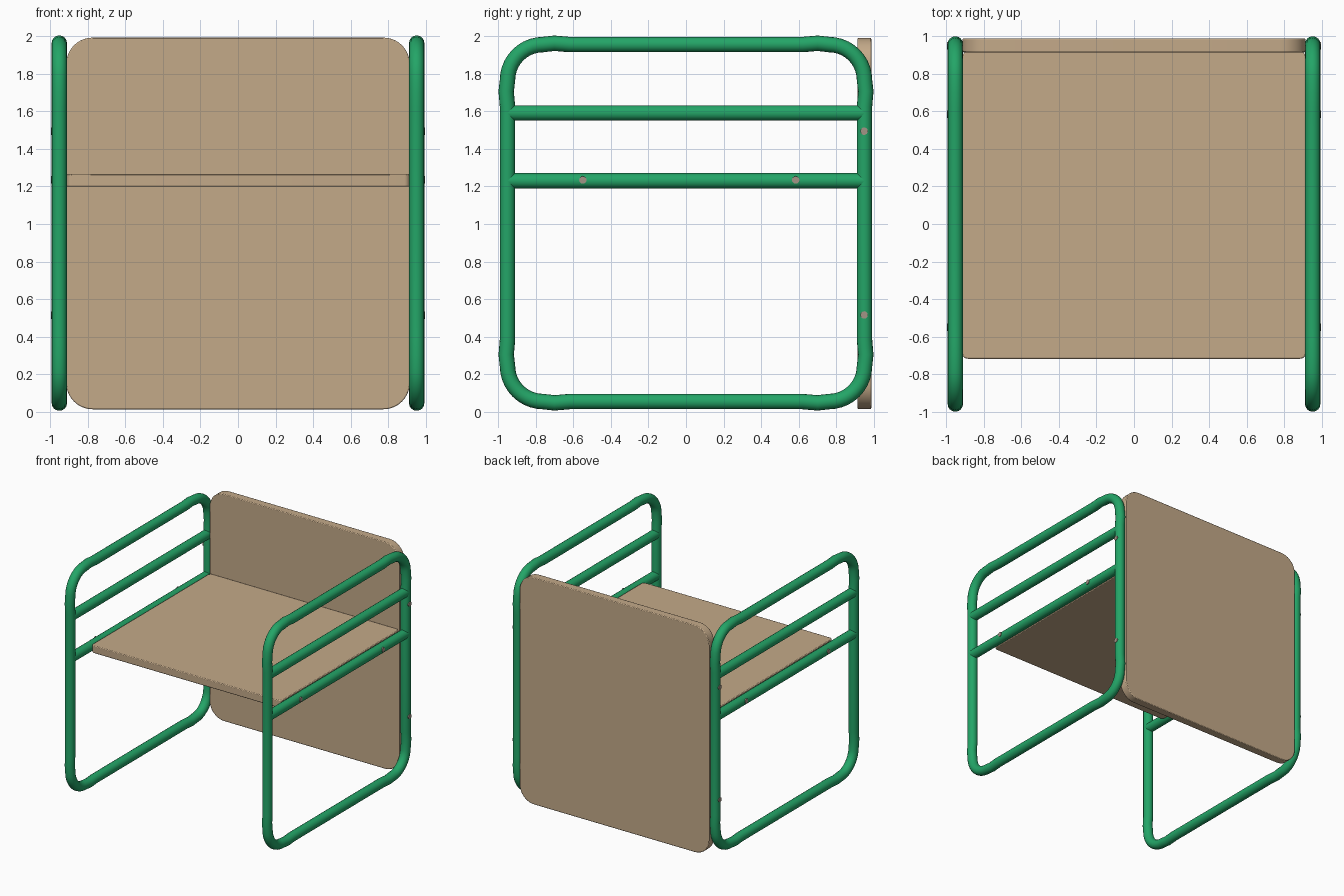
import bpy, bmesh, math
from mathutils import Vector

if "Cube" in bpy.data.objects:
    bpy.data.objects.remove(bpy.data.objects["Cube"])


def make_material(name, rgb):
    m = bpy.data.materials.new(name)
    m.use_nodes = True
    m.diffuse_color = (*rgb, 1)
    m.node_tree.nodes["Principled BSDF"].inputs["Base Color"].default_value = (*rgb, 1)
    return m


green = make_material("green enamel", (0.017, 0.376, 0.136))
wood = make_material("light wood", (0.55, 0.40, 0.25))
steel = make_material("dull steel", (0.36, 0.30, 0.24))

TUBE_X, TUBE_R = 0.952, 0.041
MID_Z, HALF = 1.005, 0.952


def activate(obj):
    bpy.ops.object.select_all(action="DESELECT")
    obj.select_set(True)
    bpy.context.view_layer.objects.active = obj


def smooth(obj):
    activate(obj)
    bpy.ops.object.shade_smooth_by_angle(angle=math.radians(35))


def tube(name, points, cyclic=False):
    curve = bpy.data.curves.new(name, "CURVE")
    curve.dimensions = "3D"
    curve.bevel_depth = TUBE_R
    curve.bevel_resolution = 6
    spline = curve.splines.new("POLY")
    spline.points.add(len(points) - 1)
    for p, co in zip(spline.points, points):
        p.co = (*co, 1)
    spline.use_cyclic_u = cyclic
    obj = bpy.data.objects.new(name, curve)
    bpy.context.collection.objects.link(obj)
    curve.materials.append(green)
    activate(obj)
    bpy.ops.object.convert(target="MESH")
    smooth(bpy.context.object)


def rounded_loop(half_u, half_v, radius, steps=10, swell=0.0):
    """Rounded rectangle; swell pushes the tube out a little beside each bend."""
    pts = []
    for i, (su, sv) in enumerate([(1, 1), (-1, 1), (-1, -1), (1, -1)]):
        centre = Vector((su * (half_u - radius), sv * (half_v - radius)))
        start = i * math.pi / 2

        def side(angle, along):
            out = Vector((math.cos(angle), math.sin(angle)))
            back = Vector((-out.y, out.x)) * along
            r = radius + (swell if abs(along) < 0.1 else 0)
            return centre + out * r + back

        if swell:
            pts += [side(start, -0.14), side(start, -0.06)]
        for k in range(steps + 1):
            a = start + math.pi / 2 * k / steps
            pts.append(centre + radius * Vector((math.cos(a), math.sin(a))))
        if swell:
            pts += [side(start + math.pi / 2, 0.06), side(start + math.pi / 2, 0.14)]
    return pts


def panel(name, outline, to_3d, thickness):
    """Board extruded from a flat outline, with softened edges."""
    bm = bmesh.new()
    face = bm.faces.new([bm.verts.new(to_3d(p)) for p in outline])
    ext = bmesh.ops.extrude_face_region(bm, geom=[face])
    verts = [g for g in ext["geom"] if isinstance(g, bmesh.types.BMVert)]
    bmesh.ops.translate(bm, verts=verts, vec=thickness)
    bmesh.ops.recalc_face_normals(bm, faces=bm.faces)
    mesh = bpy.data.meshes.new(name)
    bm.to_mesh(mesh)
    bm.free()
    mesh.materials.append(wood)
    obj = bpy.data.objects.new(name, mesh)
    bpy.context.collection.objects.link(obj)
    bev = obj.modifiers.new("soft edges", "BEVEL")
    bev.width = 0.006
    bev.segments = 2
    bev.angle_limit = math.radians(50)
    smooth(obj)


# Side frames: bent tube loop, two rails and screw heads, on each side
loop = rounded_loop(HALF, HALF, 0.19, swell=0.007)
screws = [(-0.55, 1.235), (0.585, 1.235), (0.95, 1.495), (0.95, 0.515)]
for label, s in (("left", 1), ("right", -1)):
    x = s * TUBE_X
    tube(label + "_side_frame", [(x, p.x, MID_Z + p.y) for p in loop], True)
    for part, z in (("arm_rail", 1.592), ("seat_rail", 1.23)):
        tube(f"{label}_{part}", [(x, -HALF, z), (x, HALF, z)])
    for n, (y, z) in enumerate(screws, 1):
        bpy.ops.mesh.primitive_cylinder_add(
            vertices=16, radius=0.02, depth=0.02,
            location=(s * (TUBE_X + TUBE_R - 0.007), y, z),
            rotation=(0, math.pi / 2, 0))
        screw = bpy.context.object
        screw.name = f"{label}_screw_{n}"
        screw.data.materials.append(steel)
        smooth(screw)

# Back board, full height between the frames
panel("back_board", rounded_loop(0.915, 0.99, 0.14),
      lambda p: (p.x, 0.915, 1.003 + p.y), (0, 0.073, 0))

# Seat board, reaching from the back board towards the front
panel("seat_board", rounded_loop(0.915, 0.818, 0.03, 6),
      lambda p: (p.x, 0.1 + p.y, 1.2), (0, 0, 0.066))
